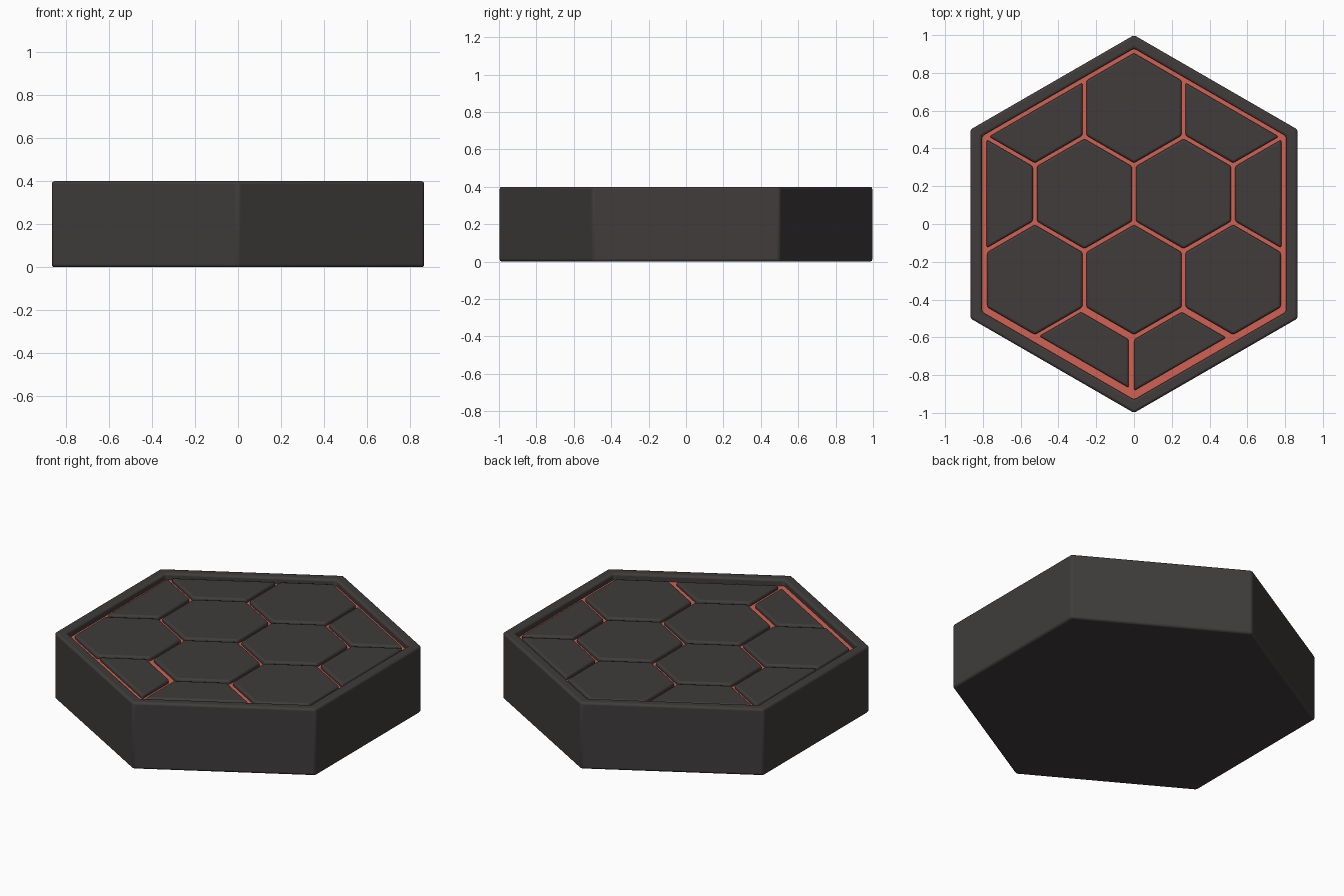
import bpy, bmesh
from math import sin, cos, pi, radians
from mathutils import Vector

if "Cube" in bpy.data.objects:
    bpy.data.objects.remove(bpy.data.objects["Cube"])


def material(name, rgb):
    m = bpy.data.materials.new(name)
    m.diffuse_color = (*rgb, 1)
    m.use_nodes = True
    m.node_tree.nodes["Principled BSDF"].inputs["Base Color"].default_value = m.diffuse_color
    return m


DARK = material("charcoal", (0.050, 0.045, 0.044))
GLOW = material("coral", (0.64, 0.12, 0.085))


def hexagon(bm, r, z, cx=0, cy=0):
    vs = [bm.verts.new((cx + r * sin(i * pi / 3), cy + r * cos(i * pi / 3), z))
          for i in range(5, -1, -1)]
    return vs


def finish(bm, name, mat, bevel=0):
    bmesh.ops.recalc_face_normals(bm, faces=bm.faces)
    me = bpy.data.meshes.new(name)
    bm.to_mesh(me)
    bm.free()
    ob = bpy.data.objects.new(name, me)
    bpy.context.collection.objects.link(ob)
    me.materials.append(mat)
    if bevel:
        b = ob.modifiers.new("bevel", 'BEVEL')
        b.width, b.segments, b.limit_method = bevel, 3, 'ANGLE'
        b.angle_limit = radians(30)
    bpy.context.view_layer.objects.active = ob
    ob.select_set(True)
    bpy.ops.object.shade_smooth_by_angle(angle=radians(35))
    ob.select_set(False)
    return ob


# Hexagonal tray: loops from underside up the outside, over the rim, into the recess
bm = bmesh.new()
loops = [hexagon(bm, r, z) for r, z in
         ((1.0, 0), (1.0, 0.4), (0.93, 0.4), (0.93, 0.34))]
for a, b in zip(loops, loops[1:]):
    for i in range(6):
        j = (i + 1) % 6
        bm.faces.new((a[i], a[j], b[j], b[i]))
bm.faces.new(loops[0])
bm.faces.new(loops[-1])
finish(bm, "tray_body", DARK, 0.013)

# Coloured floor seen between the tiles
bm = bmesh.new()
f = bm.faces.new(hexagon(bm, 0.93, 0.345))
top = bmesh.ops.extrude_face_region(bm, geom=[f])["geom"]
bmesh.ops.translate(bm, vec=(0, 0, 0.017),
                    verts=[v for v in top if isinstance(v, bmesh.types.BMVert)])
finish(bm, "tray_floor", GLOW)


# Hexagonal tile, trimmed to a hexagon of the given apothem
def tile(name, cx, cy, limit):
    bm = bmesh.new()
    bm.faces.new(hexagon(bm, 0.291, 0.345, cx, cy))
    for i in range(6):
        n = Vector((cos(i * pi / 3), sin(i * pi / 3), 0))
        bmesh.ops.bisect_plane(bm, geom=bm.verts[:] + bm.edges[:] + bm.faces[:],
                               dist=1e-5, plane_co=n * limit, plane_no=n,
                               clear_outer=True)
    top = bmesh.ops.extrude_face_region(bm, geom=bm.faces[:])["geom"]
    bmesh.ops.translate(bm, vec=(0, 0, 0.04),
                        verts=[v for v in top if isinstance(v, bmesh.types.BMVert)])
    finish(bm, name, DARK, 0.012)


# Honeycomb rows: y, x positions, trim limit
PITCH = 0.525
rows = ((0.614, (-PITCH, 0, PITCH), 0.784),
        (0.160, (-1.5 * PITCH, -PITCH / 2, PITCH / 2, 1.5 * PITCH), 0.78),
        (-0.295, (-PITCH, 0, PITCH), 0.784),
        (-0.757, (-0.28, 0.253), 0.765))
for r, (y, xs, limit) in enumerate(rows):
    for c, x in enumerate(xs):
        tile(f"tile_{r + 1}_{c + 1}", x, y, limit)
